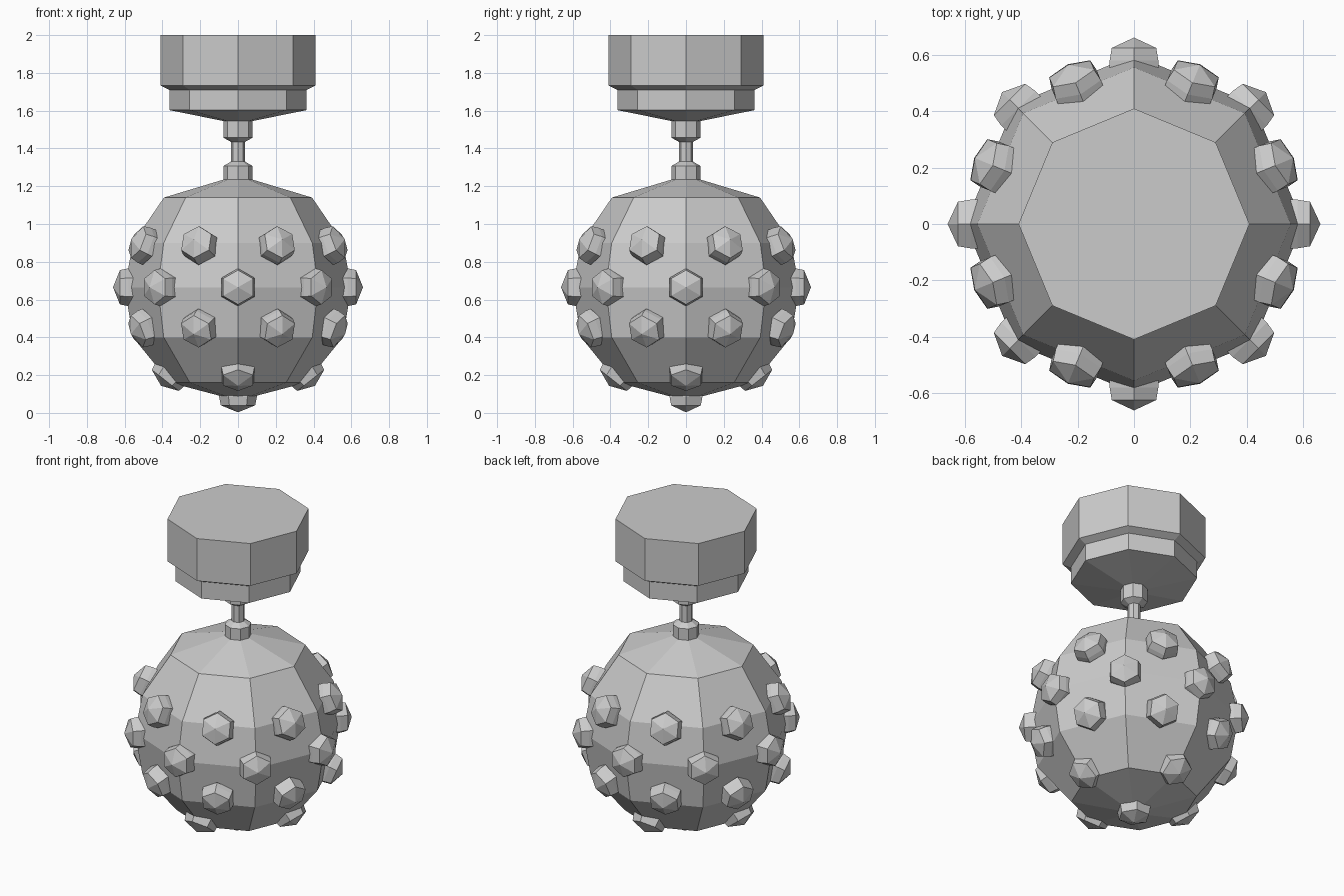
import bpy
import bmesh
from math import sin, cos, pi, radians
from mathutils import Matrix, Vector

cube = bpy.data.objects.get("Cube")
if cube:
    bpy.data.objects.remove(cube, do_unlink=True)

GREY = (0.6, 0.6, 0.6, 1.0)
metal = bpy.data.materials.new("plain grey")
metal.diffuse_color = GREY
metal.use_nodes = True
metal.node_tree.nodes["Principled BSDF"].inputs["Base Color"].default_value = GREY


def lathe(name, profile, sides):
    """Flat-sided turned mesh from (radius, height) pairs, bottom to top."""
    bm = bmesh.new()
    rings = []
    for r, z in profile:
        if r == 0:
            rings.append([bm.verts.new((0, 0, z))])
        else:
            angles = [2 * pi * i / sides for i in range(sides)]
            rings.append([bm.verts.new((r * cos(a), r * sin(a), z)) for a in angles])
    for low, high in zip(rings, rings[1:]):
        for i in range(sides):
            j = (i + 1) % sides
            if len(low) == 1:
                bm.faces.new((low[0], high[j], high[i]))
            elif len(high) == 1:
                bm.faces.new((low[i], low[j], high[0]))
            else:
                bm.faces.new((low[i], low[j], high[j], high[i]))
    for ring in (rings[0], rings[-1]):
        if len(ring) > 1:
            bm.faces.new(ring)
    bmesh.ops.recalc_face_normals(bm, faces=bm.faces)
    mesh = bpy.data.meshes.new(name)
    bm.to_mesh(mesh)
    bm.free()
    mesh.materials.append(metal)
    return mesh


def add(name, mesh, matrix=Matrix()):
    ob = bpy.data.objects.new(name, mesh)
    ob.matrix_world = matrix
    bpy.context.collection.objects.link(ob)
    return ob


# Faceted ball, neck and head, all eight-sided
add("ball", lathe("ball", [(0, 0.065), (0.36, 0.16), (0.556, 0.40), (0.6, 0.665),
                           (0.556, 0.90), (0.392, 1.14), (0.077, 1.235)], 8))
add("neck", lathe("neck", [(0.077, 1.23), (0.077, 1.307), (0.038, 1.33), (0.038, 1.435),
                           (0.077, 1.457), (0.077, 1.55)], 8))
add("head", lathe("head", [(0.077, 1.545), (0.363, 1.603), (0.363, 1.71),
                           (0.41, 1.733), (0.41, 2.0)], 8))

# Hexagonal studs pointing straight out of the ball
CENTRE = Vector((0, 0, 0.665))
stud = lathe("stud", [(0.1, 0.55), (0.1, 0.58), (0.091, 0.625), (0, 0.662)], 6)


def add_stud(lat, az):
    lat, az = radians(lat), radians(az)
    out = Vector((cos(lat) * cos(az), cos(lat) * sin(az), sin(lat)))
    up = Vector((-sin(lat) * cos(az), -sin(lat) * sin(az), cos(lat)))
    turn = Matrix((up, out.cross(up), out)).transposed().to_4x4()
    add("stud", stud, Matrix.Translation(CENTRE) @ turn)


# Rows of studs: latitude, count, first angle
for lat, count, start in ((22.5, 8, 22.5), (0, 8, 0), (-22, 8, 22.5), (-52, 4, 0), (-90, 1, 0)):
    for i in range(count):
        add_stud(lat, start + 360 * i / count)
